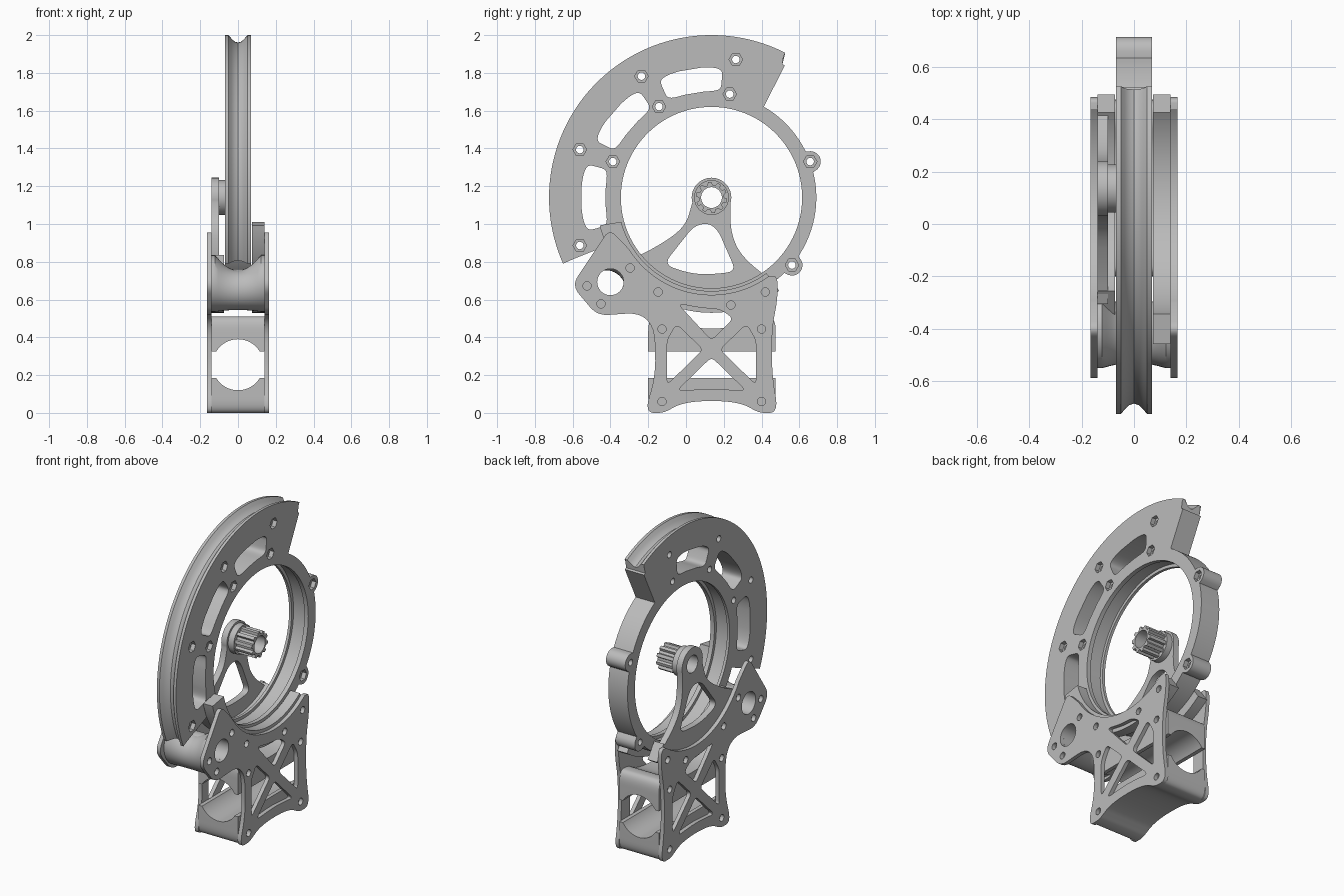
import bpy, bmesh, math
from mathutils import Vector, Matrix

if "Cube" in bpy.data.objects:
    bpy.data.objects.remove(bpy.data.objects["Cube"])

HUB = (0.135, 1.14)       # rotation centre in (y, z)
BORE = 0.255              # height of the clamp bore
scene = bpy.context.scene

grey = bpy.data.materials.new("machined grey")
grey.use_nodes = True
grey.diffuse_color = (0.5, 0.5, 0.5, 1)
grey.node_tree.nodes["Principled BSDF"].inputs["Base Color"].default_value = grey.diffuse_color


def add_object(name, bm):
    bmesh.ops.recalc_face_normals(bm, faces=bm.faces)
    mesh = bpy.data.meshes.new(name)
    bm.to_mesh(mesh)
    bm.free()
    mesh.materials.append(grey)
    obj = bpy.data.objects.new(name, mesh)
    scene.collection.objects.link(obj)
    return obj


def polar(r, deg, c=HUB):
    a = math.radians(deg)
    return (c[0] + r * math.cos(a), c[1] + r * math.sin(a))


def circle(c, r, n=32):
    return [polar(r, 360 * i / n, c) for i in range(n)]


def arc(r, a0, a1, step=2):
    n = max(2, int(abs(a1 - a0) / step))
    return [polar(r, a0 + (a1 - a0) * i / n) for i in range(n + 1)]


def rounded(points):
    """Outline from (y, z, corner size); plain (y, z) points stay sharp."""
    out = []
    for i, p in enumerate(points):
        here = Vector(p[:2])
        if len(p) < 3:
            out.append(tuple(here))
            continue
        ends = []
        for q in (points[i - 1], points[(i + 1) % len(points)]):
            d = Vector(q[:2]) - here
            ends.append(here + d.normalized() * min(p[2], d.length * 0.49))
        for k in range(9):
            t = k / 8
            out.append(tuple(ends[0] * (1 - t) ** 2 + here * 2 * t * (1 - t) + ends[1] * t * t))
    return out


def prism(name, outlines, x0, x1):
    """Flat (y, z) outlines, the first with the others as holes, extruded in x."""
    curve = bpy.data.curves.new(name, "CURVE")
    curve.dimensions = "2D"
    curve.fill_mode = "BOTH"
    curve.extrude = (x1 - x0) / 2
    for pts in outlines:
        spline = curve.splines.new("POLY")
        spline.points.add(len(pts) - 1)
        for sp, p in zip(spline.points, pts):
            sp.co = (p[0], p[1], 0, 1)
        spline.use_cyclic_u = True
    temp = bpy.data.objects.new(name + " curve", curve)
    scene.collection.objects.link(temp)
    mesh = bpy.data.meshes.new_from_object(temp.evaluated_get(bpy.context.evaluated_depsgraph_get()))
    bm = bmesh.new()
    bm.from_mesh(mesh)
    bpy.data.objects.remove(temp)
    bpy.data.curves.remove(curve)
    bpy.data.meshes.remove(mesh)
    bmesh.ops.remove_doubles(bm, verts=bm.verts, dist=0.00005)
    for v in bm.verts:
        v.co = ((x0 + x1) / 2 + v.co.z, v.co.x, v.co.y)
    return add_object(name, bm)


def mirror_y(pts):
    return [(2 * HUB[0] - p[0],) + tuple(p[1:]) for p in pts][::-1]


# Pulley body: toothless sector joined to a bearing ring with two ears
def body_radius(deg):
    if 61 <= deg <= 204:
        return 0.80
    r = 0.555
    for ear in (20, 320):
        d = math.radians(deg - ear)
        root = 0.055 ** 2 - (0.557 * math.sin(d)) ** 2
        if root > 0 and math.cos(d) > 0:
            r = max(r, 0.557 * math.cos(d) + math.sqrt(root))
    return r


def slot(a0, a1, r0=0.562, r1=0.69):
    def soft(v):
        return math.copysign(abs(v) ** 0.4, v)
    pts = []
    for i in range(48):
        t = 2 * math.pi * (i + 0.5) / 48
        pts.append(polar((r0 + r1) / 2 + (r1 - r0) / 2 * soft(math.sin(t)),
                         (a0 + a1) / 2 + (a1 - a0) / 2 * soft(math.cos(t))))
    return pts


body = [polar(body_radius(a), a) for a in range(360)]
slots = [slot(85, 114), slot(124, 154), slot(165, 195)]
bolts = [polar(0.556, a) for a in (20, 80, 120, 160, 320)]
bolts += [polar(0.742, a) for a in (80, 120, 160, 200)]
round_holes = [circle(b, 0.02, 16) for b in bolts]
hex_holes = [circle(b, 0.036, 6) for b in bolts]
prism("pulley_back_layer", [body, circle(HUB, 0.48, 96)] + slots + round_holes, -0.068, -0.05)
prism("pulley_core", [body, circle(HUB, 0.5, 96)] + slots + round_holes, -0.05, 0.04)
prism("pulley_nut_layer", [body, circle(HUB, 0.48, 96)] + slots + hex_holes, 0.04, 0.068)

# Grooved rim swept around the sector
half = [(0.068, 0.8), (0.068, 0.86), (0.05, 0.86), (0.035, 0.842), (0.018, 0.826)]
profile = half + [(0, 0.82)] + [(-x, r) for x, r in reversed(half)]
bm = bmesh.new()
rows = []
for a in range(62, 205):
    rows.append([bm.verts.new((x, *polar(r, a + (1.5 * (r - 0.8) / 0.06 if a == 62 else 0)))) for x, r in profile])
for r0, r1 in zip(rows, rows[1:]):
    for i in range(len(profile)):
        j = (i + 1) % len(profile)
        bm.faces.new((r0[i], r0[j], r1[j], r1[i]))
bm.faces.new(rows[0])
bm.faces.new(rows[-1])
add_object("grooved_rim", bm)

# Side plates with a cross-braced window and a forward nose
left_foot = [(0.0, 0.063, 0.2), (-0.12, 0, 0.03), (-0.22, 0, 0.09)]
right_foot = mirror_y(left_foot)
plate = rounded(
    [(-0.405, 0.975, 0.05)] + arc(0.515, 212, 306)
    + [(0.485, 0.725, 0.05), (0.485, 0.6, 0.1), (0.455, 0.45, 0.1), (0.455, 0.2, 0.1)]
    + right_foot + left_foot
    + [(-0.16, 0.2, 0.1), (-0.17, 0.535, 0.22), (-0.47, 0.515, 0.06), (-0.605, 0.675, 0.06)])
side_window = [(-0.1, 0.385, 0.03), (-0.1, 0.15, 0.03), (0.09, 0.335, 0.03), (-0.05, 0.47, 0.03)]
windows = [rounded(w) for w in (
    side_window, mirror_y(side_window),
    [(0.135, 0.295, 0.03), (-0.05, 0.115, 0.04), (0.135, 0.13, 0.08), (0.32, 0.115, 0.04)],
    [(0.135, 0.385, 0.03), (-0.045, 0.58, 0.04), (0.08, 0.555, 0.05), (0.18, 0.55, 0.04), (0.25, 0.5, 0.03)])]
pins = [(-0.524, 0.672), (-0.45, 0.577), (-0.296, 0.767), (-0.148, 0.64), (-0.127, 0.444),
        (0.238, 0.571), (0.4, 0.444), (0.42, 0.64), (0.4, 0.06), (-0.127, 0.06)]
nose = (-0.4, 0.693)
cuts = windows + [circle(p, 0.022, 16) for p in pins] + [circle(nose, 0.07)]
prism("left_plate", [plate] + cuts, 0.14, 0.165)
prism("right_plate", [plate] + cuts, -0.165, -0.14)

# Curved saddle on the left, between pulley and plate
prism("left_saddle", [arc(0.495, 195, 306) + arc(0.61, 306, 194)], 0.073, 0.14)
prism("right_saddle", [arc(0.495, 218, 306) + arc(0.61, 306, 218)], -0.14, -0.073)

# Support arm carrying the hub
arm = rounded(arc(0.105, -15, 195, 8)
              + [(-0.005, 0.98, 0.14), (-0.17, 0.87, 0.1)] + arc(0.55, 217, 306)
              + [(0.29, 0.83, 0.12), (0.235, 0.96, 0.12)])
arm_window = rounded([(0.05, 1.0, 0.06), (-0.12, 0.785, 0.06), (0.03, 0.735, 0.1),
                      (0.16, 0.735, 0.1), (0.265, 0.75, 0.05), (0.155, 1.0, 0.08)])
prism("support_arm", [arm, arm_window, circle(HUB, 0.055)], -0.14, -0.1)
prism("hub_collar", [circle(HUB, 0.092, 48), circle(HUB, 0.055)], -0.1, -0.06)
spline_outline = [polar(0.083 if (i // 4) % 2 else 0.067, i * 4.5) for i in range(80)]
prism("splined_hub", [spline_outline, circle(HUB, 0.055)], -0.06, 0.06)

# Waisted spool joining the plate noses
bm = bmesh.new()
rings = []
for i in range(17):
    x = -0.14 + 0.28 * i / 16
    flare = min(1, abs(x) / 0.12) ** 2
    centre = (-0.425 + 0.025 * flare, 0.65 + 0.035 * flare)
    rings.append([bm.verts.new((x, *p)) for p in circle(centre, 0.105 + 0.045 * flare, 40)])
for x in (0.14, -0.14):
    rings.append([bm.verts.new((x, *p)) for p in circle(nose, 0.07, 40)])
for r0, r1 in zip(rings, rings[1:] + rings[:1]):
    for i in range(40):
        j = (i + 1) % 40
        bm.faces.new((r0[i], r0[j], r1[j], r1[i]))
add_object("nose_spool", bm)

# Clamp halves with a shared round bore along y
bm = bmesh.new()
bmesh.ops.create_cone(bm, cap_ends=True, segments=64, radius1=0.135, radius2=0.135, depth=2,
                      matrix=Matrix.Translation((0, HUB[0], BORE)) @ Matrix.Rotation(math.pi / 2, 4, "X"))
cutter = add_object("bore_cutter", bm)
cutter.hide_render = True
lower = [(0.475, 0.185), (0.475, 0, 0.08)] + right_foot[1:] + left_foot[:2] + [(-0.2, 0, 0.08), (-0.2, 0.185)]
upper = [(p[0], 2 * BORE - p[1]) + tuple(p[2:]) for p in lower][::-1]
for name, pts in (("lower_clamp", lower), ("upper_clamp", upper)):
    clamp = prism(name, [rounded(pts)], -0.14, 0.14)
    mod = clamp.modifiers.new("bore", "BOOLEAN")
    mod.object = cutter
    mod.solver = "EXACT"
    bpy.context.view_layer.update()
    cut = bpy.data.meshes.new_from_object(clamp.evaluated_get(bpy.context.evaluated_depsgraph_get()))
    clamp.modifiers.clear()
    clamp.data = cut
bpy.data.objects.remove(cutter)

# Smooth the curved walls and keep machined edges sharp
for obj in scene.collection.objects:
    if obj.type == "MESH":
        obj.select_set(True)
        bpy.context.view_layer.objects.active = obj
bpy.ops.object.shade_smooth_by_angle(angle=math.radians(30))
